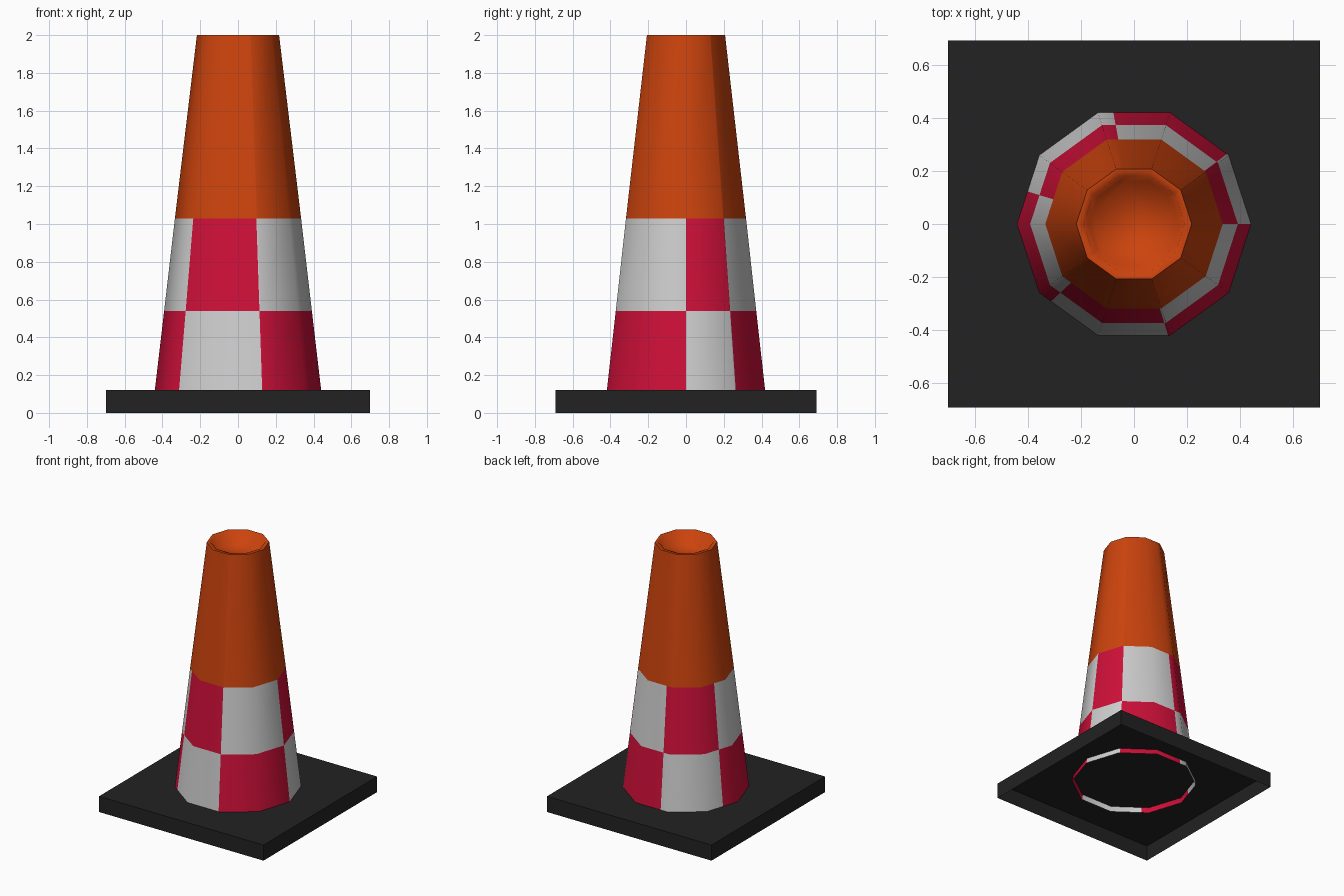
import bpy, bmesh, math

if "Cube" in bpy.data.objects:
    bpy.data.objects.remove(bpy.data.objects["Cube"])


def material(name, rgb):
    m = bpy.data.materials.new(name)
    m.diffuse_color = (*rgb, 1)
    m.use_nodes = True
    m.node_tree.nodes["Principled BSDF"].inputs["Base Color"].default_value = m.diffuse_color
    return m


ORANGE = material("orange", (0.60, 0.056, 0.004))
RED = material("red", (0.61, 0.005, 0.040))
WHITE = material("white", (0.61, 0.61, 0.61))
BLACK = material("black", (0.016, 0.016, 0.016))


def add_object(name, bm, mats):
    me = bpy.data.meshes.new(name)
    bm.to_mesh(me)
    bm.free()
    for m in mats:
        me.materials.append(m)
    ob = bpy.data.objects.new(name, me)
    bpy.context.collection.objects.link(ob)
    return ob


# Square base: a thin shell, open underneath
bm = bmesh.new()
bmesh.ops.create_cube(bm, size=1)
for v in bm.verts:
    v.co = (v.co.x * 1.40, v.co.y * 1.38, (v.co.z + 0.5) * 0.12)
bmesh.ops.delete(bm, geom=[f for f in bm.faces if f.normal.z < -0.5], context='FACES_ONLY')
add_object("base", bm, [BLACK])

# Cone: ten-sided, with extra cuts where the check pattern changes colour
CHECKS = [0, 37, 100.5, 163, 223, 287]
ANGLES = sorted(set(range(0, 360, 36)) | set(CHECKS))
# (radius, height): wall, flat rim, then the dished top
PROFILE = [(0.445, 0.08), (0.391, 0.54), (0.334, 1.03),
           (0.2175, 2.0), (0.19, 2.0), (0.17, 1.92)]


def decagon_point(bm, r, z, deg):
    rr = r * math.cos(math.radians(18)) / math.cos(math.radians(deg % 36 - 18))
    a = math.radians(deg)
    return bm.verts.new((rr * math.cos(a), rr * math.sin(a), z))


bm = bmesh.new()
rings = [[decagon_point(bm, r, z, a) for a in ANGLES] for r, z in PROFILE]
n = len(ANGLES)
for row in range(len(rings) - 1):
    for i in range(n):
        j = (i + 1) % n
        f = bm.faces.new((rings[row][i], rings[row][j], rings[row + 1][j], rings[row + 1][i]))
        f.smooth = True
        if row < 2:  # two checked bands, the upper one swapped
            sector = sum(c <= ANGLES[i] for c in CHECKS) - 1
            f.material_index = 1 + (sector + row + 1) % 2
cap = bm.faces.new(rings[-1])
cap.smooth = True
# keep the outer rim crisp
rim = set(rings[3])
for e in bm.edges:
    if e.verts[0] in rim and e.verts[1] in rim:
        e.smooth = False
add_object("cone", bm, [ORANGE, RED, WHITE])
